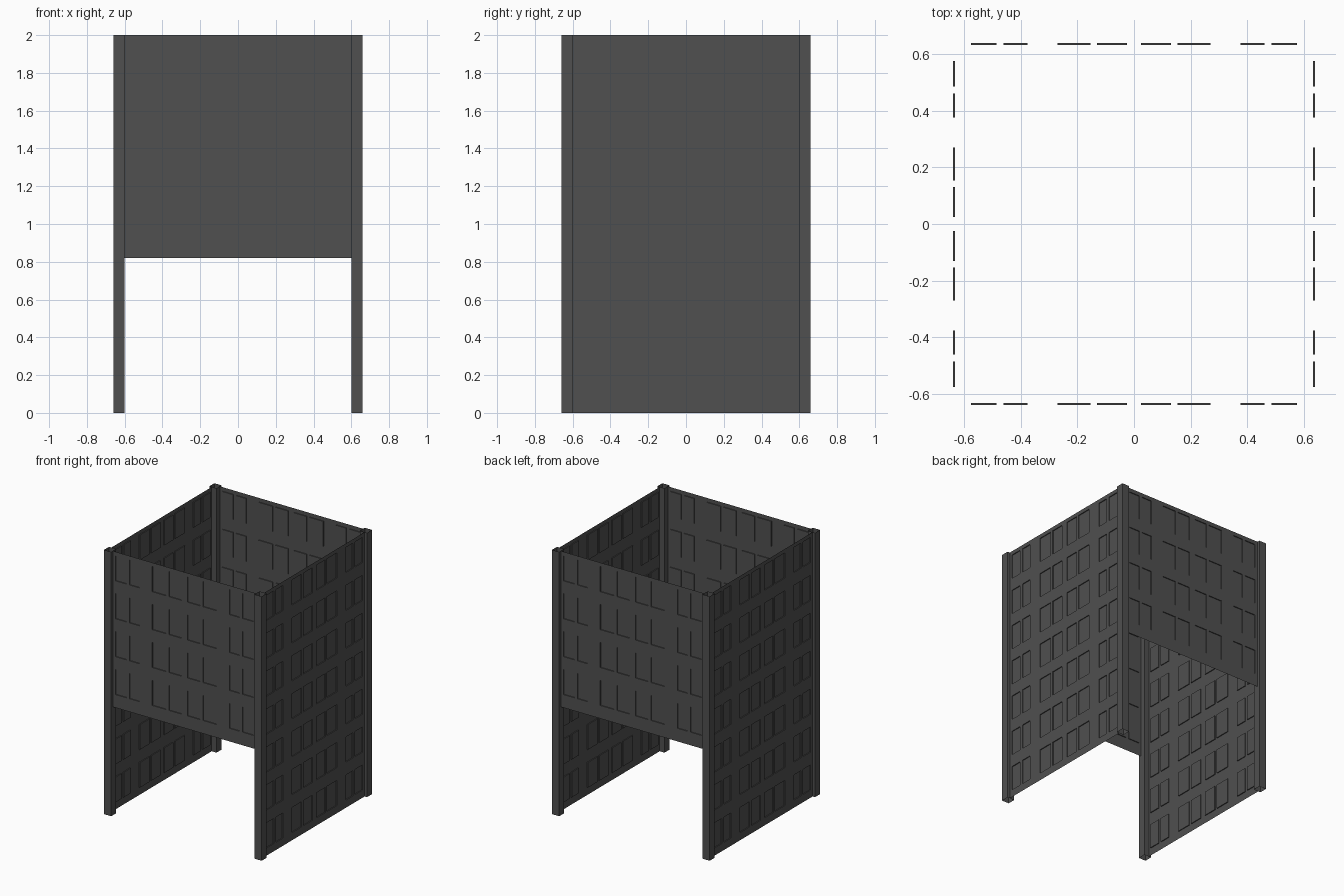
import bpy, bmesh, math
from mathutils import Matrix

if "Cube" in bpy.data.objects:
    bpy.data.objects.remove(bpy.data.objects["Cube"])

mat = bpy.data.materials.new("dark_grey")
mat.diffuse_color = (0.08, 0.08, 0.08, 1)
mat.use_nodes = True
mat.node_tree.nodes["Principled BSDF"].inputs["Base Color"].default_value = mat.diffuse_color

HALF, POST, TOP = 0.66, 0.06, 2.0
END = HALF - POST
WALL_Y, DEPTH = -0.64, 0.007
ROW_TOP, ROW_STEP, WIN_H = 1.97, 0.287, 0.19
# window spans on the right half of a wall, mirrored for the left half
HALF_WINDOWS = [(0.025, 0.13), (0.153, 0.27), (0.377, 0.462), (0.486, 0.577)]
WINDOWS = [(-b, -a) for a, b in reversed(HALF_WINDOWS)] + HALF_WINDOWS


def finish(bm, name):
    bmesh.ops.remove_doubles(bm, verts=bm.verts, dist=1e-5)
    me = bpy.data.meshes.new(name)
    bm.to_mesh(me)
    bm.free()
    me.materials.append(mat)
    ob = bpy.data.objects.new(name, me)
    bpy.context.collection.objects.link(ob)
    return ob


def quad(bm, *pts):
    bm.faces.new([bm.verts.new(p) for p in pts])


# Thin wall sheet with a grid of shallow window recesses, turned to its side
def wall(name, bottom, rows, angle):
    bm = bmesh.new()
    us = [-END] + [u for w in WINDOWS for u in w] + [END]
    zs = [TOP]
    for r in range(rows):
        zs += [ROW_TOP - r * ROW_STEP, ROW_TOP - r * ROW_STEP - WIN_H]
    zs.append(bottom)
    y, g = WALL_Y, WALL_Y + DEPTH
    for i in range(len(us) - 1):
        for j in range(len(zs) - 1):
            a, b, t, s = us[i], us[i + 1], zs[j], zs[j + 1]
            if i % 2 and j % 2:
                quad(bm, (a, g, s), (b, g, s), (b, g, t), (a, g, t))  # pane
                quad(bm, (a, y, s), (b, y, s), (b, g, s), (a, g, s))  # sill
                quad(bm, (a, g, t), (b, g, t), (b, y, t), (a, y, t))  # head
                quad(bm, (a, y, s), (a, g, s), (a, g, t), (a, y, t))  # left side
                quad(bm, (b, g, s), (b, y, s), (b, y, t), (b, g, t))  # right side
            else:
                quad(bm, (a, y, s), (b, y, s), (b, y, t), (a, y, t))
    bm.transform(Matrix.Rotation(angle, 4, 'Z'))
    finish(bm, name)


wall("front_wall", 0.82, 4, 0)
wall("right_wall", 0.0, 7, math.pi / 2)
wall("back_wall", 0.82, 4, math.pi)
wall("left_wall", 0.0, 7, -math.pi / 2)

# Square corner posts, open at both ends
for name, sx, sy in (("front_left_post", -1, -1), ("front_right_post", 1, -1),
                     ("back_left_post", -1, 1), ("back_right_post", 1, 1)):
    bm = bmesh.new()
    c = HALF - POST / 2
    m = Matrix.Translation((sx * c, sy * c, TOP / 2)) @ Matrix.Diagonal((POST, POST, TOP, 1))
    bmesh.ops.create_cube(bm, size=1, matrix=m)
    bm.normal_update()
    caps = [f for f in bm.faces if abs(f.normal.z) > 0.5]
    bmesh.ops.delete(bm, geom=caps, context='FACES_ONLY')
    finish(bm, name)
